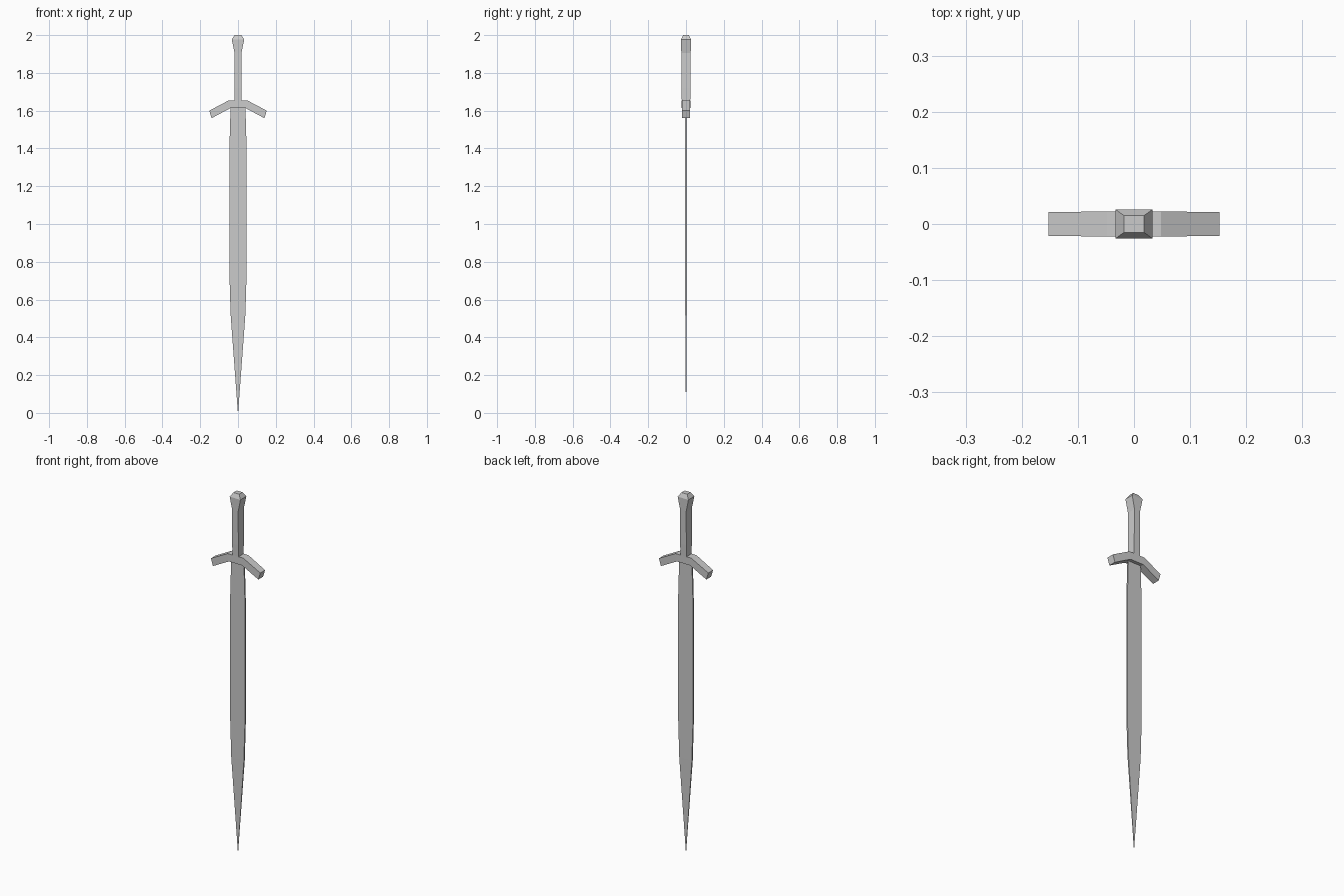
import bpy, bmesh

if "Cube" in bpy.data.objects:
    bpy.data.objects.remove(bpy.data.objects["Cube"])


def loft(name, rings):
    """Skin a chain of four-point cross-sections and cap both ends."""
    bm = bmesh.new()
    loops = [[bm.verts.new(p) for p in ring] for ring in rings]
    for a, b in zip(loops, loops[1:]):
        for i in range(4):
            j = (i + 1) % 4
            bm.faces.new((a[i], a[j], b[j], b[i]))
    bm.faces.new(loops[0])
    bm.faces.new(loops[-1])
    bmesh.ops.recalc_face_normals(bm, faces=bm.faces)
    mesh = bpy.data.meshes.new(name)
    bm.to_mesh(mesh)
    bm.free()
    obj = bpy.data.objects.new(name, mesh)
    bpy.context.collection.objects.link(obj)
    return obj


def level(z, hx, hy):
    """Horizontal rectangle of half-sizes hx, hy at height z."""
    return [(-hx, -hy, z), (hx, -hy, z), (hx, hy, z), (-hx, hy, z)]


def guard_cut(x_top, z_top, x_low, z_low, hy):
    """Cross-section of the guard, from its top edge to its bottom edge."""
    return [(x_top, -hy, z_top), (x_low, -hy, z_low),
            (x_low, hy, z_low), (x_top, hy, z_top)]


# Thin blade, swelling slightly mid-length and tapering to the point
loft("blade", [level(*s) for s in (
    (0.0, 0.0006, 0.0006), (0.52, 0.039, 0.004), (0.72, 0.045, 0.004),
    (1.42, 0.045, 0.004), (1.63, 0.039, 0.004))])

# Cross guard with drooping arms
half = [(0.152, 1.60, 0.14, 1.56, 0.021), (0.048, 1.655, 0.041, 1.613, 0.0225)]
left = [guard_cut(-a, b, -c, d, e) for a, b, c, d, e in half]
right = [guard_cut(*s) for s in reversed(half)]
loft("cross_guard", left + right)

# Grip flaring into the chamfered pommel
loft("grip_and_pommel", [level(*s) for s in (
    (1.64, 0.019, 0.022), (1.72, 0.019, 0.024), (1.905, 0.018, 0.025),
    (1.977, 0.033, 0.026), (2.0, 0.018, 0.015))])
